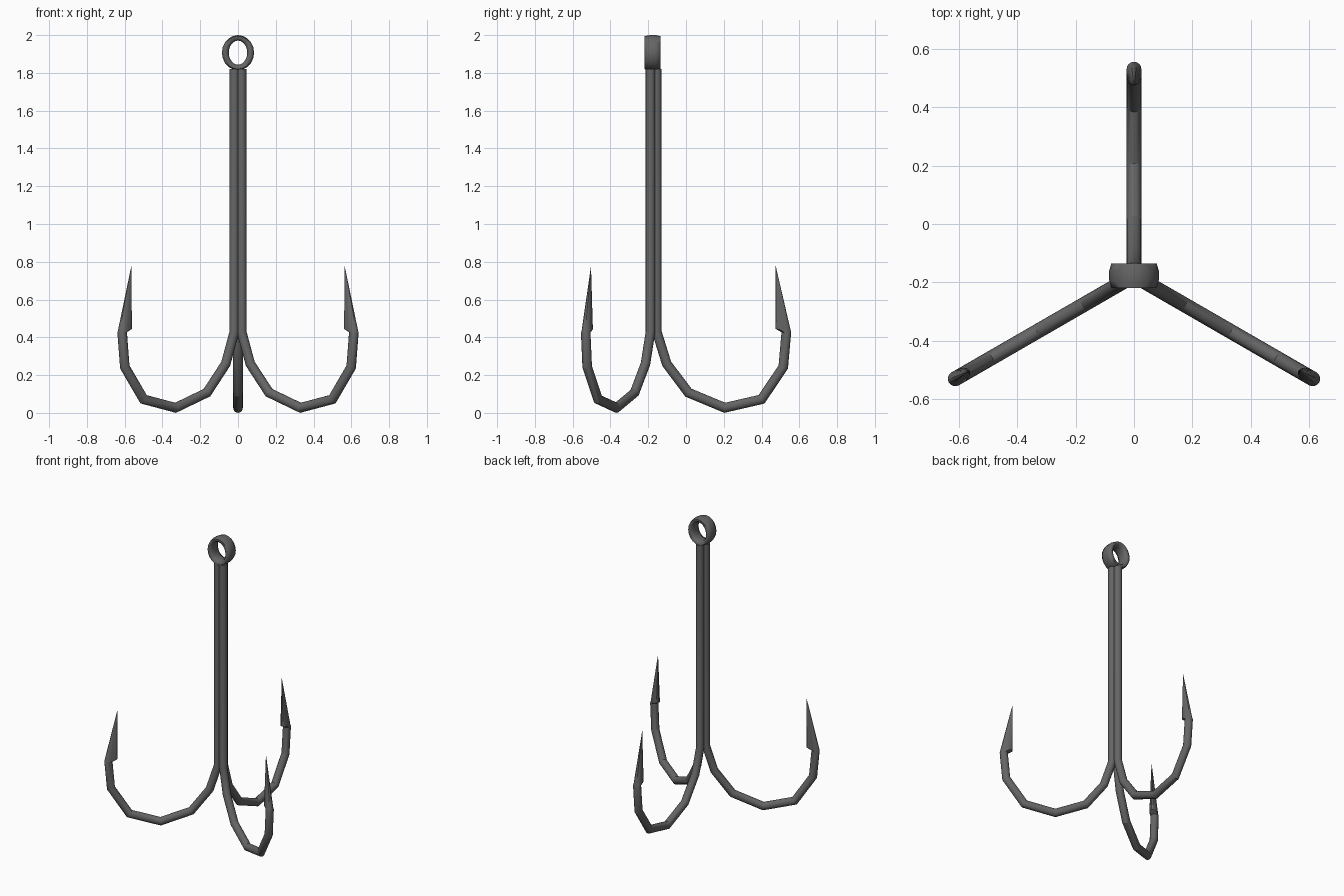
import bpy, bmesh
from math import sin, cos, pi, radians
from mathutils import Vector, Matrix

if "Cube" in bpy.data.objects:
    bpy.data.objects.remove(bpy.data.objects["Cube"])

AXIS_Y = -0.177   # shared shank axis
WIRE = 0.0255     # wire radius
SIDES = 16

# Dark steel
steel = bpy.data.materials.new("dark_steel")
steel.diffuse_color = (0.13, 0.13, 0.13, 1)
steel.use_nodes = True
steel.node_tree.nodes["Principled BSDF"].inputs["Base Color"].default_value = steel.diffuse_color


def finish(bm, name, angle):
    bmesh.ops.recalc_face_normals(bm, faces=bm.faces)
    me = bpy.data.meshes.new(name)
    bm.to_mesh(me)
    bm.free()
    me.materials.append(steel)
    ob = bpy.data.objects.new(name, me)
    bpy.context.collection.objects.link(ob)
    bpy.ops.object.select_all(action='DESELECT')
    ob.select_set(True)
    bpy.context.view_layer.objects.active = ob
    bpy.ops.object.shade_smooth_by_angle(angle=radians(angle))
    return ob


def bridge(bm, a, b):
    n = len(a)
    for i in range(n):
        bm.faces.new((a[i], a[(i + 1) % n], b[(i + 1) % n], b[i]))


# Hook path as (distance from shank axis, height)
PATH = [(0.022, 1.82), (0.022, 0.43), (0.075, 0.26), (0.19, 0.107), (0.382, 0.027),
        (0.577, 0.072), (0.692, 0.243), (0.708, 0.425)]


def hook(name, heading):
    bm = bmesh.new()
    pts = [Vector((r, 0, z)) for r, z in PATH]
    angles = [2 * pi * k / SIDES for k in range(SIDES)]
    rings = []
    # Bent wire with mitred corners
    for i, p in enumerate(pts):
        d_in = (p - pts[i - 1]).normalized() if i else (pts[1] - p).normalized()
        d_out = (pts[i + 1] - p).normalized() if i < len(pts) - 1 else d_in
        t = (d_in + d_out).normalized()
        side = Vector((t.z, 0, -t.x)) * (WIRE / t.dot(d_in))
        rings.append([bm.verts.new(p + side * cos(a) + Vector((0, WIRE * sin(a), 0)))
                      for a in angles])
    # Barb: base ring juts inward from the wire, then tapers to the point
    rings.append([bm.verts.new((0.692 + 0.041 * cos(a), WIRE * sin(a), 0.437 - 0.008 * cos(a)))
                  for a in angles])
    for a, b in zip(rings, rings[1:]):
        bridge(bm, a, b)
    base = rings[-1]
    tip = bm.verts.new((0.652, 0, 0.778))
    for k in range(SIDES):
        bm.faces.new((base[k], base[(k + 1) % SIDES], tip))
    bm.faces.new(rings[0])
    bm.transform(Matrix.Translation((0, AXIS_Y, 0)) @ Matrix.Rotation(radians(heading), 4, 'Z'))
    return finish(bm, name, 24)


# Three hooks around the axis
for name, heading in (("back_hook", 90), ("left_hook", 210), ("right_hook", 330)):
    hook(name, heading)

# Line eye: deep oval ring with a rounded section
SECTION = [(1, -0.4), (1, 0.4), (0.8, 1), (0.25, 1), (0, 0.4), (0, -0.4), (0.25, -1), (0.8, -1)]
bm = bmesh.new()
loops = []
for k in range(20):
    a = 2 * pi * k / 20
    loops.append([bm.verts.new(((0.049 + 0.036 * t) * cos(a), AXIS_Y + 0.042 * d,
                                1.907 + (0.064 + 0.029 * t) * sin(a))) for t, d in SECTION])
for k in range(20):
    bridge(bm, loops[k], loops[(k + 1) % 20])
finish(bm, "line_eye", 75)
